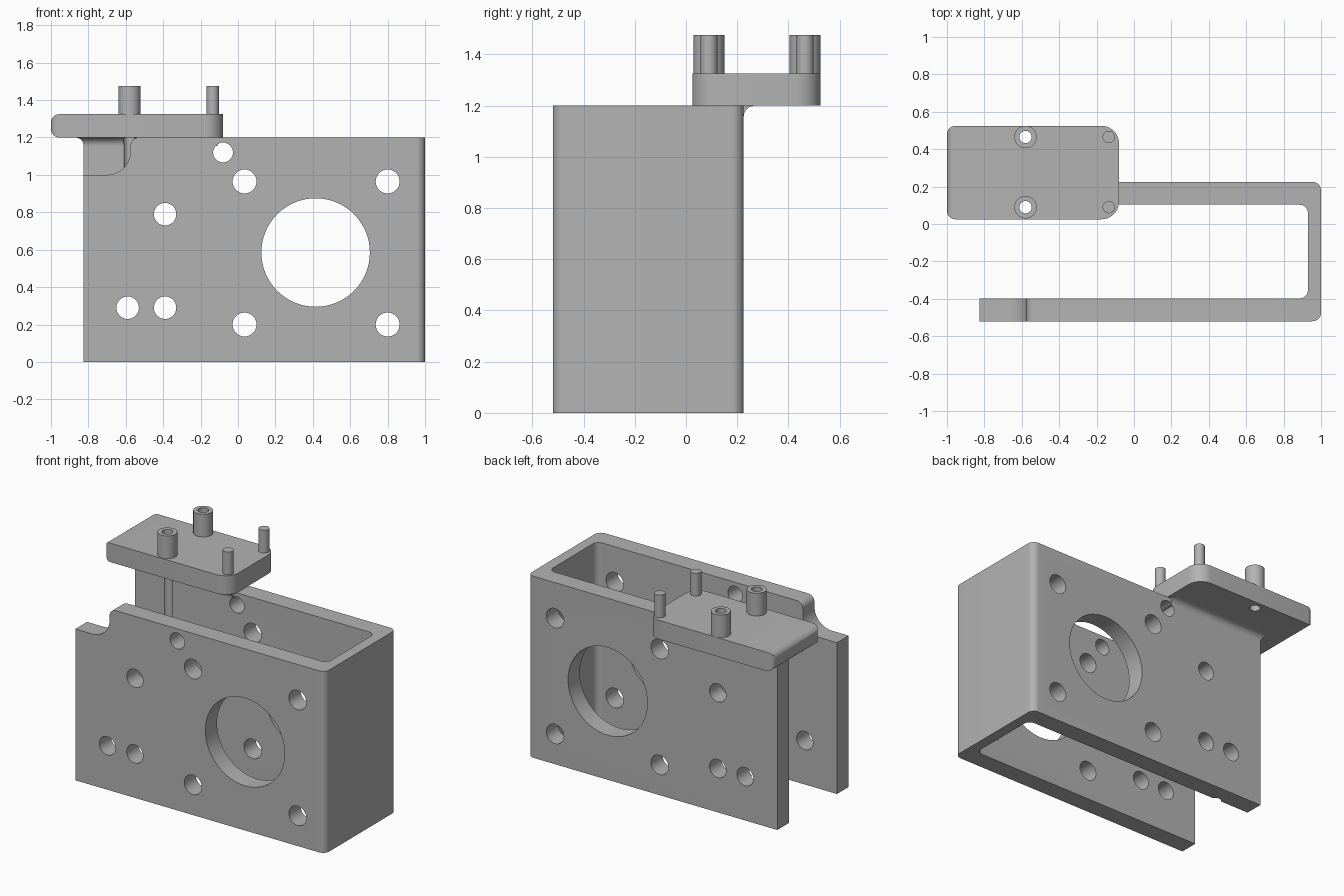
import bpy, bmesh, math
from mathutils import Vector

cube = bpy.data.objects.get("Cube")
if cube:
    bpy.data.objects.remove(cube, do_unlink=True)

grey = bpy.data.materials.new("plain_grey")
grey.use_nodes = True
GREY = (0.45, 0.45, 0.45, 1)
grey.diffuse_color = GREY
grey.node_tree.nodes["Principled BSDF"].inputs["Base Color"].default_value = GREY


def finish(bm, name):
    bmesh.ops.recalc_face_normals(bm, faces=bm.faces)
    mesh = bpy.data.meshes.new(name)
    bm.to_mesh(mesh)
    bm.free()
    mesh.materials.append(grey)
    ob = bpy.data.objects.new(name, mesh)
    bpy.context.collection.objects.link(ob)
    return ob


def prism(name, points, offset):
    """Extrude a closed outline along an offset vector."""
    bm = bmesh.new()
    face = bm.faces.new([bm.verts.new(p) for p in points])
    new = bmesh.ops.extrude_face_region(bm, geom=[face])["geom"]
    bmesh.ops.translate(bm, vec=offset,
                        verts=[v for v in new if isinstance(v, bmesh.types.BMVert)])
    return finish(bm, name)


def arc(cx, cy, r, start, end, n=10):
    steps = [math.radians(start + (end - start) * i / n) for i in range(n + 1)]
    return [(cx + r * math.cos(a), cy + r * math.sin(a)) for a in steps]


def cylinder(name, x, y, z0, z1, r, n=40):
    return prism(name, [(px, py, z0) for px, py in arc(x, y, r, 0, 360, n)[:-1]],
                 Vector((0, 0, z1 - z0)))


def cut(ob, cutter):
    cutter.hide_render = True
    mod = ob.modifiers.new("cut", "BOOLEAN")
    mod.operation, mod.solver, mod.object = "DIFFERENCE", "EXACT", cutter
    bpy.context.view_layer.objects.active = ob
    bpy.ops.object.modifier_apply(modifier=mod.name)
    bpy.data.objects.remove(cutter, do_unlink=True)


# U-shaped bracket with rounded bends
LEFT, R = -0.825, 0.045
FRONT, BACK, WALL = -0.52, 0.225, 0.122
outline = [(LEFT, FRONT)] + arc(1 - R, FRONT + R, R, -90, 0) \
    + arc(1 - R, BACK - R, R, 0, 90) + [(LEFT, BACK), (LEFT, BACK - WALL)] \
    + arc(0.93 - R, BACK - WALL - R, R, 90, 0) \
    + arc(0.93 - R, FRONT + WALL + R, R, 0, -90) + [(LEFT, FRONT + WALL)]
bracket = prism("bracket", [(x, y, 0) for x, y in outline], Vector((0, 0, 1.2)))

# Holes through both walls
holes = [(0.415, 0.585, 0.29), (-0.08, 1.12, 0.053), (-0.39, 0.79, 0.06),
         (-0.39, 0.29, 0.06), (-0.59, 0.29, 0.06)]
holes += [(x, z, 0.064) for x in (0.035, 0.8) for z in (0.2, 0.965)]
for x, z, r in holes:
    ring = arc(x, z, r, 0, 360, 64 if r > 0.2 else 36)[:-1]
    cut(bracket, prism("hole_cutter", [(a, -0.7, b) for a, b in ring], Vector((0, 1.2, 0))))

# Rounded notch in the front wall's top corner
notch = [(-0.9, 1.3), (-0.9, 1.0)] + arc(-0.7, 1.125, 0.125, -90, 0) \
    + arc(-0.53, 1.155, 0.045, 180, 90) + [(-0.53, 1.3)]
cut(bracket, prism("notch_cutter", [(x, -0.7, z) for x, z in notch], Vector((0, 0.5, 0))))

# Mounting plate with rounded corners
bm = bmesh.new()
bmesh.ops.create_cube(bm, size=1)
for v in bm.verts:
    v.co = (v.co.x * 0.92 - 0.54, v.co.y * 0.5 + 0.275, v.co.z * 0.125 + 1.2625)


def edges_where(test):
    return [e for e in bm.edges if test(*[v.co for v in e.verts])]


bmesh.ops.bevel(bm, geom=edges_where(lambda a, b: min(a.x, b.x) > -0.1 and abs(a.z - b.z) > 0.1),
                offset=0.095, segments=10, profile=0.5, affect="EDGES")
bmesh.ops.bevel(bm, geom=edges_where(lambda a, b: max(a.x, b.x) < -0.99),
                offset=0.045, segments=6, profile=0.5, affect="EDGES")
plate = finish(bm, "mounting_plate")

# Concave fillet joining the back wall to the plate
bm = bmesh.new()
F, END, rings = 0.045, -0.11, []
for i in range(9):
    a = math.radians(90 * i / 8)
    o, z = F * (1 - math.cos(a)), 1.2 - F + F * math.sin(a)
    rings.append([bm.verts.new((x, y, z)) for x, y in (
        (END, BACK + o), (LEFT - o, BACK + o),
        (LEFT - o, BACK - WALL - o), (END, BACK - WALL - o))])
for low, high in zip(rings, rings[1:]):
    for i in range(4):
        j = (i + 1) % 4
        bm.faces.new((low[i], low[j], high[j], high[i]))
bm.faces.new(rings[0])
bm.faces.new(rings[-1])
fillet = finish(bm, "plate_fillet")

# Tubular bosses, drilled right through, and solid pins
parts = [bracket, plate, fillet]
for side, y in (("front", 0.09), ("back", 0.465)):
    boss = cylinder(side + "_boss", -0.58, y, 1.32, 1.475, 0.06)
    for ob in [boss, plate] + ([bracket, fillet] if side == "front" else []):
        cut(ob, cylinder("drill_cutter", -0.58, y, -0.1, 1.6, 0.033, 28))
    parts += [boss, cylinder(side + "_pin", -0.135, y, 1.32, 1.475, 0.033, 28)]

# Smooth shading on the curved surfaces
bpy.ops.object.select_all(action="DESELECT")
for ob in parts:
    ob.select_set(True)
bpy.context.view_layer.objects.active = bracket
bpy.ops.object.shade_smooth_by_angle(angle=math.radians(30))
